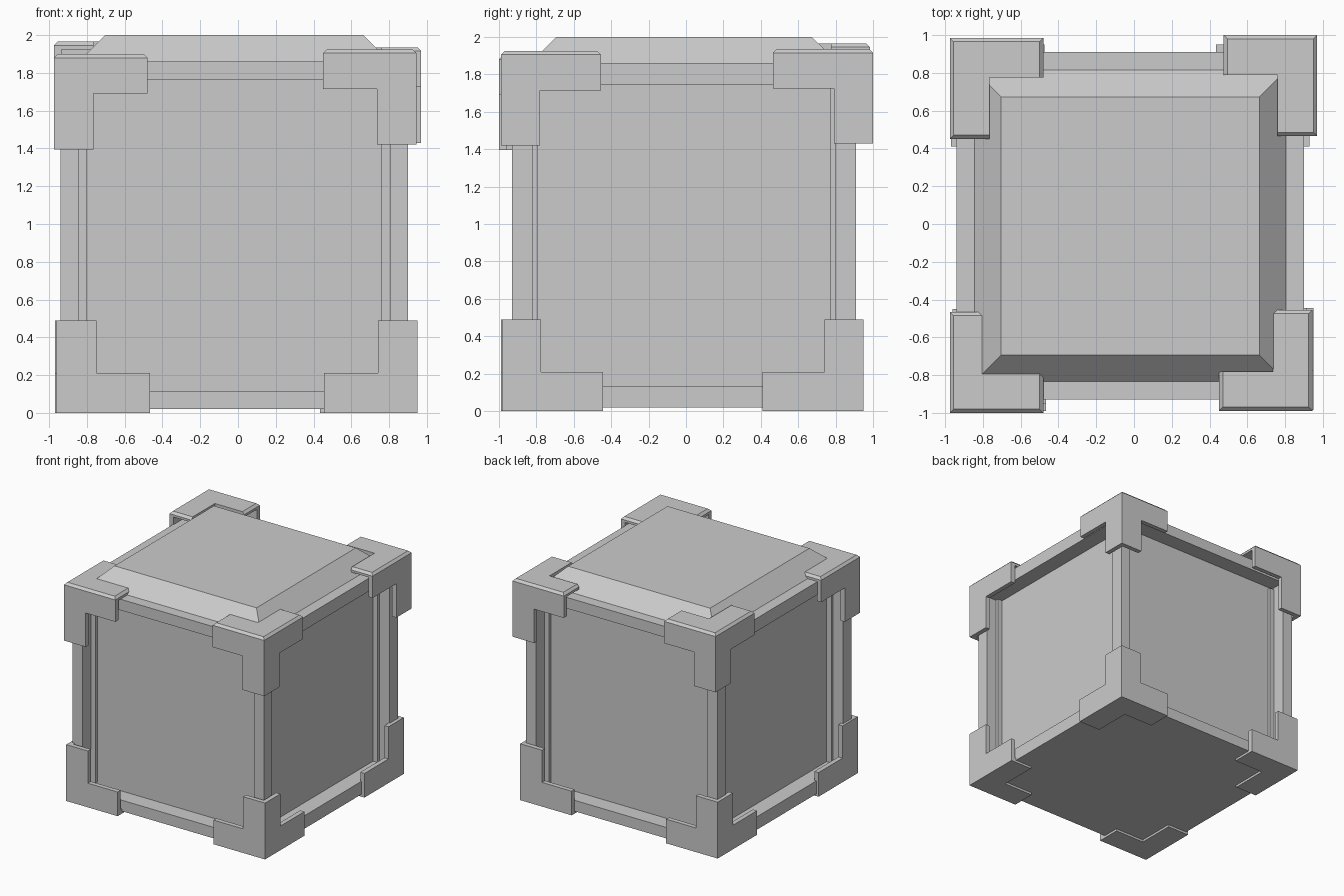
import bpy, bmesh
from mathutils import Vector
from itertools import product

if "Cube" in bpy.data.objects:
    bpy.data.objects.remove(bpy.data.objects["Cube"])


def make_object(name, bm):
    bmesh.ops.recalc_face_normals(bm, faces=bm.faces)
    mesh = bpy.data.meshes.new(name)
    bm.to_mesh(mesh)
    bm.free()
    bpy.context.collection.objects.link(bpy.data.objects.new(name, mesh))


# Crate body: box with four recessed side panels and a raised sloped lid
def crate_body():
    lo, hi = Vector((-0.94, -0.93, 0.02)), Vector((0.90, 0.91, 1.86))
    bm = bmesh.new()
    bmesh.ops.create_cube(bm, size=1)
    for v in bm.verts:
        v.co = [lo[i] if v.co[i] < 0 else hi[i] for i in range(3)]
    bm.normal_update()
    sides = [f for f in bm.faces if abs(f.normal.z) < 0.5]
    top = [f for f in bm.faces if f.normal.z > 0.5]
    for f in sides:
        normal = f.normal.copy()
        rim = 0.16 if abs(normal.x) > 0.5 else 0.135
        bmesh.ops.inset_individual(bm, faces=[f], thickness=rim)
        panel = bmesh.ops.extrude_discrete_faces(bm, faces=[f])["faces"][0]
        bmesh.ops.translate(bm, verts=panel.verts, vec=normal * -0.14)
    bmesh.ops.inset_individual(bm, faces=top, thickness=0.135)
    bmesh.ops.inset_individual(bm, faces=top, thickness=0.20)
    for v in top[0].verts:
        v.co.z = 2.0
    make_object("crate_body", bm)


# Corner bracket: thin shell of three L-shaped plates, built from grid cells
def bracket(name, corner, length, wall=0.04, width=0.21, chamfer=0.0):
    grid = [(0, wall, width, n) for n in length]
    cells = {c for c in product(range(3), repeat=3)
             if 0 in c and c.count(2) < 2}
    bm = bmesh.new()
    for c in cells:
        for axis, step in product(range(3), (-1, 1)):
            near = list(c)
            near[axis] += step
            if tuple(near) in cells:
                continue
            u, w = (axis + 1) % 3, (axis + 2) % 3
            verts = []
            for a, b in ((0, 0), (1, 0), (1, 1), (0, 1)):
                idx = [0, 0, 0]
                idx[axis] = c[axis] + (step > 0)
                idx[u], idx[w] = c[u] + a, c[w] + b
                verts.append(bm.verts.new([grid[i][idx[i]] for i in range(3)]))
            bm.faces.new(verts)
    bmesh.ops.remove_doubles(bm, verts=bm.verts, dist=1e-4)
    bmesh.ops.recalc_face_normals(bm, faces=bm.faces)
    bmesh.ops.dissolve_limit(bm, angle_limit=0.02, verts=bm.verts, edges=bm.edges)
    if chamfer:
        def outer(e):
            if any(v.co.z > 1e-4 for v in e.verts):
                return False
            return any(all(abs(v.co[i] - k) < 1e-4 for v in e.verts)
                       for i in (0, 1) for k in (0, length[i]))
        bmesh.ops.bevel(bm, geom=[e for e in bm.edges if outer(e)],
                        offset=chamfer, segments=1, affect='EDGES')
    # Point the arms inward from this corner of the crate
    sign = [-1 if corner[0] > 0 else 1, -1 if corner[1] > 0 else 1,
            -1 if corner[2] > 1 else 1]
    for v in bm.verts:
        v.co = [corner[i] + sign[i] * v.co[i] for i in range(3)]
    make_object(name, bm)


crate_body()

# Upper brackets sit slightly unevenly, with chamfered top edges
for name, corner in (("front_left", (-0.975, -1.0, 1.90)),
                     ("front_right", (0.945, -0.99, 1.925)),
                     ("back_right", (0.97, 1.0, 1.935)),
                     ("back_left", (-0.975, 0.985, 1.965))):
    bracket("upper_bracket_" + name, corner, (0.495, 0.535, 0.505), chamfer=0.02)

# Lower brackets are plain
for name, corner in (("front_left", (-0.96, -0.99, 0)),
                     ("front_right", (0.95, -0.985, 0)),
                     ("back_right", (0.93, 0.95, 0)),
                     ("back_left", (-0.97, 0.95, 0))):
    bracket("lower_bracket_" + name, corner, (0.495, 0.54, 0.49))
